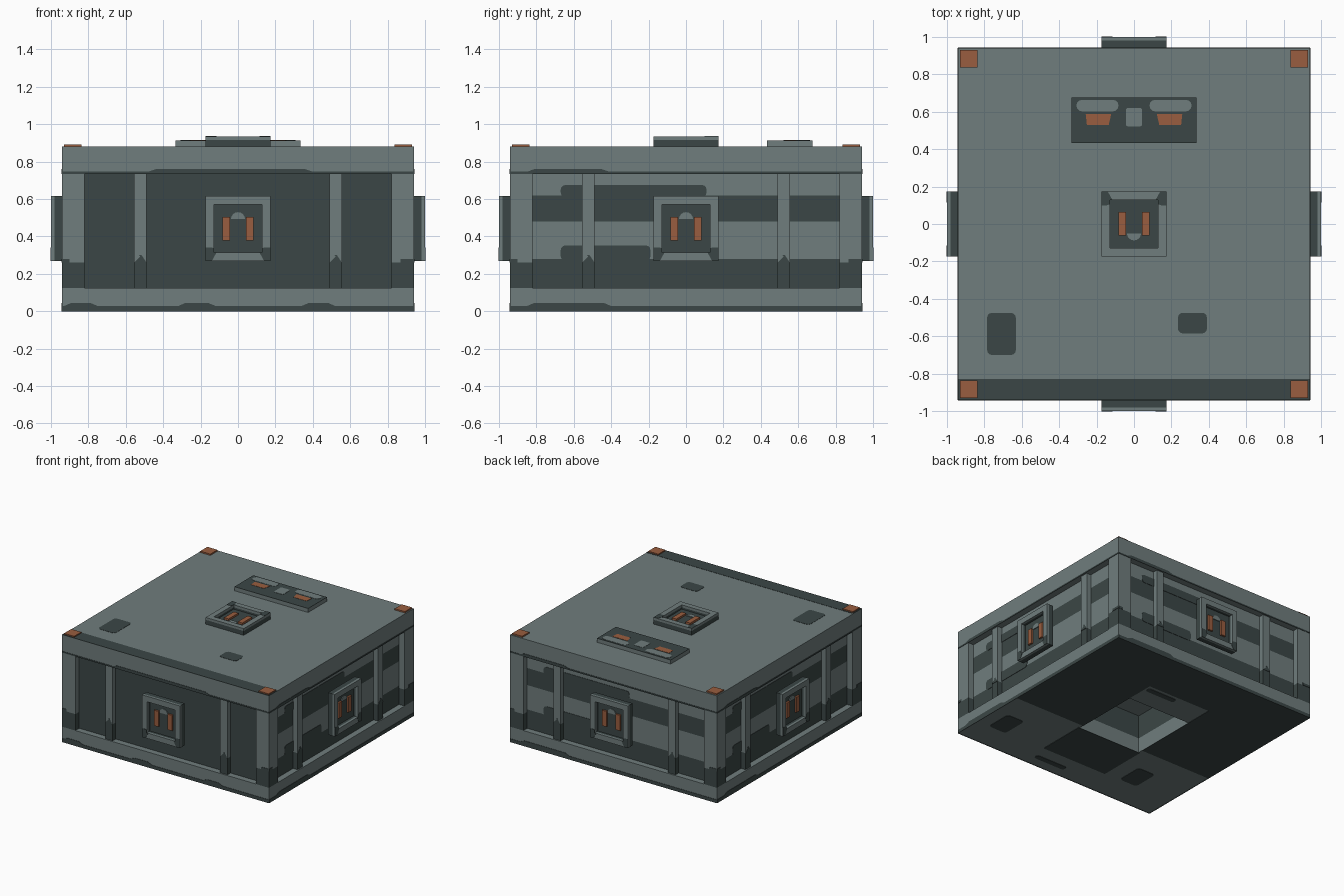
import bpy, bmesh
from math import radians, pi, cos, sin
from mathutils import Matrix, Vector

cube = bpy.data.objects.get("Cube")
if cube:
    bpy.data.objects.remove(cube)


def material(name, rgb):
    m = bpy.data.materials.new(name)
    m.use_nodes = True
    m.diffuse_color = (*rgb, 1)
    m.node_tree.nodes["Principled BSDF"].inputs["Base Color"].default_value = (*rgb, 1)
    return m


LIGHT = material("light grey steel", (0.16, 0.205, 0.205))
DARK = material("dark grey steel", (0.044, 0.062, 0.061))
ORANGE = material("burnt orange", (0.32, 0.11, 0.05))

W = 0.94       # half width of the crate
T = 0.003      # paint thickness
HOLE = 0.29    # half width of the underside well
I = Matrix.Identity(4)


def finish(name, bm, mat, M):
    bm.transform(M)
    bmesh.ops.recalc_face_normals(bm, faces=bm.faces[:])
    me = bpy.data.meshes.new(name)
    bm.to_mesh(me)
    bm.free()
    me.materials.append(mat)
    ob = bpy.data.objects.new(name, me)
    bpy.context.collection.objects.link(ob)
    return ob


def box(name, x, y, z, mat, M=I):
    """Box from (low, high) ranges."""
    bm = bmesh.new()
    bmesh.ops.create_cube(bm, size=1)
    for v in bm.verts:
        v.co = Vector([(a + b) / 2 + c * (b - a) for (a, b), c in zip((x, y, z), v.co)])
    return finish(name, bm, mat, M)


def plate(name, pts, mat, M, y=0, t=T):
    """Thin plate with an x-z outline, standing out of the wall towards -y."""
    bm = bmesh.new()
    face = bm.faces.new([bm.verts.new((px, y, pz)) for px, pz in pts])
    new = bmesh.ops.extrude_face_region(bm, geom=[face])["geom"]
    bmesh.ops.translate(bm, vec=(0, -t, 0), verts=[g for g in new if isinstance(g, bmesh.types.BMVert)])
    return finish(name, bm, mat, M)


def rounded(x0, x1, z0, z1, r=0.025):
    pts = []
    for cx, cz, a in ((x1 - r, z1 - r, 0), (x0 + r, z1 - r, 1), (x0 + r, z0 + r, 2), (x1 - r, z0 + r, 3)):
        for k in range(4):
            t = (a + k / 3) * pi / 2
            pts.append((cx + r * cos(t), cz + r * sin(t)))
    return pts


def rect(x0, x1, z0, z1):
    return [(x0, z0), (x1, z0), (x1, z1), (x0, z1)]


def bump(x0, x1, z0, z1):
    s = 0.04
    return [(x0, z0), (x1, z0), (x1 - s, z1), (x0 + s, z1)]


def emblem(side, M, h):
    """Square framed fixture with a recessed dark face and orange bars."""
    o, i = 0.173, 0.128
    bars = {"top": ((-o, o), (i, o)), "bottom": ((-o, o), (-o, -i)),
            "left": ((i, o), (-i, i)), "right": ((-o, -i), (-i, i))}
    for n, (x, z) in bars.items():
        box(f"{side}_frame_base_{n}", x, (-h + 0.02, 0), z, DARK, M)
        box(f"{side}_frame_rim_{n}", x, (-h, -h + 0.02), z, LIGHT, M)
    f = -0.02
    box(f"{side}_frame_floor", (-i, i), (f, 0), (-i, i), DARK, M)
    for s in (-1, 1):
        box(f"{side}_orange_bar", sorted((s * 0.042, s * 0.083)), (f - 0.015, f), (-0.065, 0.062), ORANGE, M)
        plate(f"{side}_frame_corner_paint", [(s * o, -o), (s * 0.14, -o), (s * 0.115, -i), (s * i, -i),
              (s * i, -0.105), (s * 0.145, -0.1), (s * o, -0.1)], DARK, M, -h, 0.002)
    arch = [(0.038 * cos(k * pi / 8), 0.05 + 0.038 * sin(k * pi / 8)) for k in range(9)]
    plate(f"{side}_arch", arch, LIGHT, M, f, 0.006)


# Top slab, floor ring and underside well
box("top_slab", (-W, W), (-W, W), (0.735, 0.88), LIGHT)
for s in (-1, 1):
    box("floor_side", sorted((s * HOLE, s * W)), (-W, W), (T, 0.125), LIGHT)
    box("floor_end", (-HOLE, HOLE), sorted((s * HOLE, s * W)), (T, 0.125), LIGHT)
box("well_ceiling", (-HOLE, HOLE), (-HOLE, HOLE), (0.32, 0.34), LIGHT)

SIDES = ("front", "right", "back", "left")
for k, side in enumerate(SIDES):
    R = Matrix.Rotation(radians(90 * k), 4, "Z")
    # Recessed wall panel, striped except on the front
    bands = [(0.125, 0.735, DARK)] if side == "front" else [
        (0.125, 0.28, DARK), (0.28, 0.48, LIGHT), (0.48, 0.62, DARK), (0.62, 0.735, LIGHT)]
    for z0, z1, m in bands:
        box(f"{side}_panel", (-0.84, 0.84), (-0.89, -0.86), (z0, z1), m, R)
    if side != "front":
        plate(f"{side}_upper_patch", rounded(-0.67, 0.11, 0.61, 0.675), DARK, R, -0.89)
        plate(f"{side}_lower_patch", rounded(-0.67, -0.19, 0.27, 0.352), DARK, R, -0.89)
    box(f"{side}_well_wall", (-HOLE, HOLE), (-HOLE - 0.02, -HOLE), (0.125, 0.32), DARK, R)

    # Corner post and ribs with worn dark feet
    for z, m in (((0.125, 0.26), DARK), ((0.26, 0.735), LIGHT)):
        box(f"{side}_corner_post", (-W, -0.82), (-W, -0.82), z, m, R)
        for x in (-0.522, 0.522):
            box(f"{side}_rib", (x - 0.033, x + 0.033), (-0.93, -0.88), z, m, R)
    for x in (-0.522, 0.522):
        plate(f"{side}_rib_wear", bump(x - 0.033, x + 0.033, 0.26, 0.3), DARK, R, -0.93)
    for x0, x1 in ((-W, -0.9), (0.87, W)):
        plate(f"{side}_post_wear", rect(x0, x1, 0.26, 0.28), DARK, R, -W)

    # Painted edge lines with worn bumps
    plate(f"{side}_base_line", rect(-W, W, 0, 0.028), DARK, R, -W)
    plate(f"{side}_top_line", rect(-W, W, 0.735, 0.746), DARK, R, -W)
    if side == "front":
        low, high = ((-0.93, -0.75), (-0.32, -0.12), (0.34, 0.52)), (-0.48, 0.4)
    else:
        low, high = ((-0.85, -0.4),), (-0.85, -0.41)
    for x0, x1 in low:
        plate(f"{side}_base_wear", bump(x0, x1, 0.028, 0.045), DARK, R, -W)
    plate(f"{side}_top_wear", bump(*high, 0.746, 0.76), DARK, R, -W)

    emblem(side, R @ Matrix.Translation((0, -W, 0.442)), 0.06)

# Roof: fixture, corner pads, front stripe and patches
UP = Matrix.Translation((0, 0, 0.88)) @ Matrix.Rotation(radians(-90), 4, "X")
emblem("roof", Matrix.Translation((0, 0, 0.88)) @ Matrix.Rotation(pi, 4, "Z")
       @ Matrix.Rotation(radians(-90), 4, "X"), 0.055)
plate("roof_front_stripe", rect(-W, W, -W, -0.828), DARK, UP, 0, 0.002)
plate("roof_patch_large", rounded(-0.785, -0.632, -0.7, -0.475), DARK, UP, 0, 0.002)
plate("roof_patch_small", rounded(0.235, 0.39, -0.585, -0.475), DARK, UP, 0, 0.002)
for sx in (-1, 1):
    for sy in (-1, 1):
        box("corner_pad", sorted((sx * 0.838, sx * 0.93)), sorted((sy * 0.838, sy * 0.93)), (0.88, 0.891), ORANGE)

# Roof control plate
box("control_plate", (-0.335, 0.335), (0.432, 0.677), (0.88, 0.911), LIGHT)
plate("control_face", rect(-0.335, 0.335, 0.432, 0.677), DARK, UP, -0.031, 0.002)
plate("control_centre", rounded(-0.043, 0.043, 0.522, 0.62, 0.01), LIGHT, UP, -0.033, 0.002)
for s in (-1, 1):
    plate("control_pill", rounded(*sorted((s * 0.083, s * 0.308)), 0.602, 0.664, 0.03), LIGHT, UP, -0.033, 0.002)
    plate("control_lamp", [(s * 0.122, 0.587), (s * 0.258, 0.587), (s * 0.252, 0.53), (s * 0.135, 0.53)],
          ORANGE, UP, -0.033, 0.002)

# Underside paint
DOWN = Matrix.Translation((0, 0, T)) @ Matrix.Rotation(radians(90), 4, "X")
areas = [rect(HOLE, W, -W, 0.25), rect(-W, -HOLE, -W, 0.25), rect(-HOLE, HOLE, -W, -0.53),
         rect(-0.3, 0.3, HOLE, 0.7), rounded(0.67, 0.83, 0.49, 0.71), rounded(-0.6, -0.44, 0.47, 0.69),
         rounded(0, 0.27, -0.5, -0.455, 0.02), rounded(-0.02, 0.27, 0.81, 0.855, 0.02)]
for a in areas:
    plate("underside_paint", a, DARK, DOWN)
